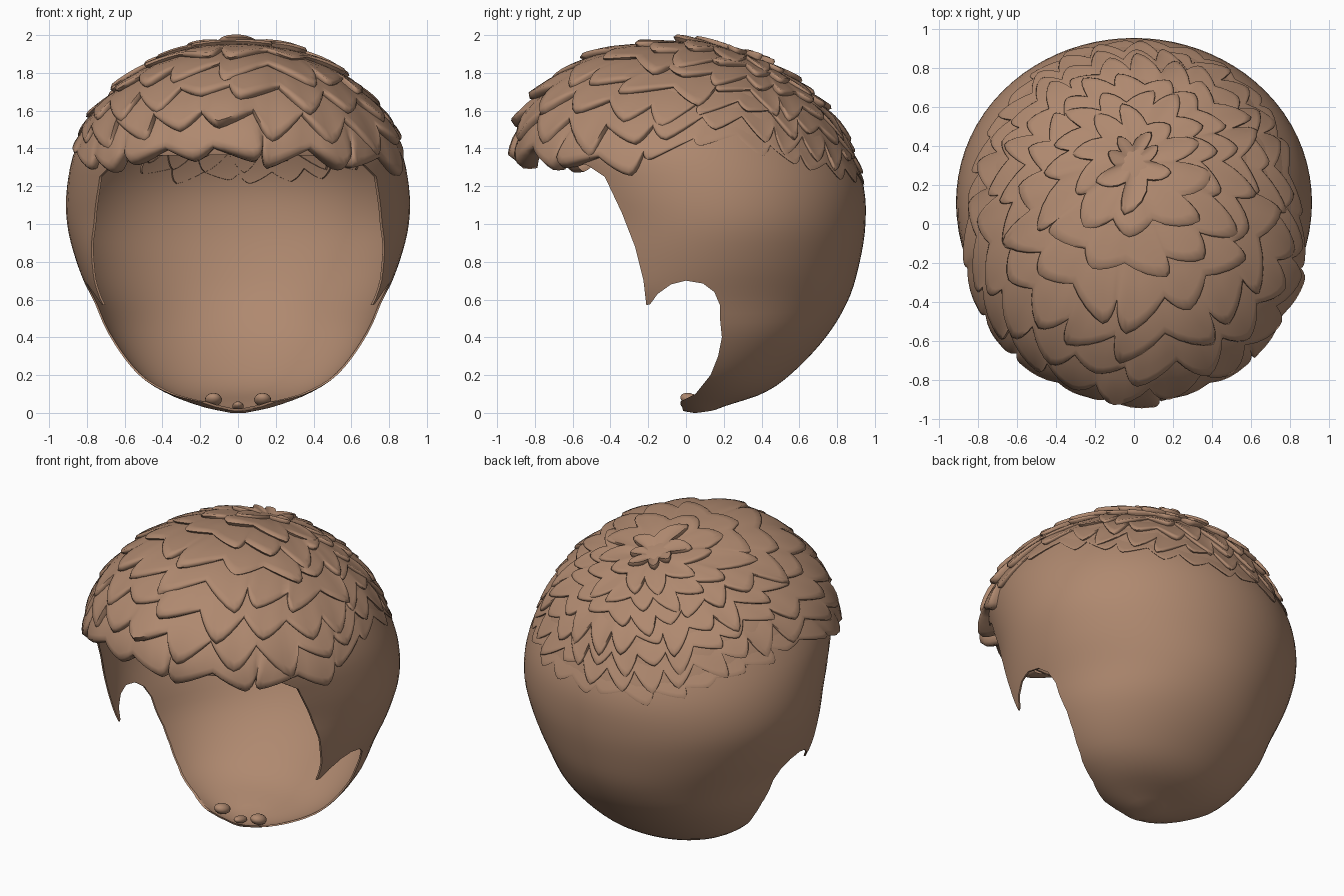
import bpy, bmesh, math, random
from mathutils import Vector

if "Cube" in bpy.data.objects:
    bpy.data.objects.remove(bpy.data.objects["Cube"])

random.seed(4)
hair = bpy.data.materials.new("warm brown hair")
hair.diffuse_color = (0.43, 0.25, 0.16, 1)
hair.use_nodes = True
hair.node_tree.nodes["Principled BSDF"].inputs["Base Color"].default_value = hair.diffuse_color

# Head sections: height, half width, front y, back y
SECTIONS = [(0.0, .04, .00, .12), (.03, .18, -.05, .19), (.1, .37, -.15, .40), (.2, .525, -.30, .55),
            (.4, .68, -.50, .74), (.6, .775, -.74, .86), (.8, .855, -.72, .92), (1.0, .905, -.70, .95),
            (1.2, .905, -.77, .94), (1.4, .86, -.85, .865), (1.6, .75, -.80, .75), (1.8, .53, -.62, .52),
            (1.9, .34, -.43, .33), (1.945, .18, -.24, .16), (1.965, .01, -.01, .01)]
CENTRE = Vector((0, .1, 1.05))


def section(z):
    """Smoothly interpolated half width, front and back at height z."""
    n = len(SECTIONS)
    i = max(j for j in range(n - 1) if SECTIONS[j][0] <= z)
    p0, p1, p2, p3 = (SECTIONS[min(max(i + d, 0), n - 1)] for d in (-1, 0, 1, 2))
    h = p2[0] - p1[0]
    t = (z - p1[0]) / h
    out = []
    for k in (1, 2, 3):
        m1 = (p2[k] - p0[k]) / (p2[0] - p0[0]) * h
        m2 = (p3[k] - p1[k]) / (p3[0] - p1[0]) * h
        out.append((2*t**3 - 3*t*t + 1) * p1[k] + (t**3 - 2*t*t + t) * m1
                   + (3*t*t - 2*t**3) * p2[k] + (t**3 - t*t) * m2)
    return out


def inside(p):
    if not 0 <= p.z < SECTIONS[-1][0]:
        return False
    a, f, b = section(p.z)
    return (p.x / max(a, .001))**2 + ((p.y - (f + b) / 2) / max((b - f) / 2, .001))**2 < 1


def on_head(d):
    """Point where a ray from the head centre meets the head surface."""
    lo, hi = 0, 2
    for _ in range(18):
        m = (lo + hi) / 2
        if inside(CENTRE + d * m):
            lo = m
        else:
            hi = m
    return CENTRE + d * lo


def direction(phi, alpha, tilt):
    """Polar direction about a pole tilted backwards; alpha 0 faces front."""
    x, y, z = math.sin(phi) * math.sin(alpha), -math.sin(phi) * math.cos(alpha), math.cos(phi)
    c, s = math.cos(tilt), math.sin(tilt)
    return Vector((x, y * c + z * s, z * c - y * s))


def finish(name, bm, angle=50):
    bmesh.ops.recalc_face_normals(bm, faces=bm.faces)
    me = bpy.data.meshes.new(name)
    bm.to_mesh(me)
    bm.free()
    ob = bpy.data.objects.new(name, me)
    bpy.context.collection.objects.link(ob)
    me.materials.append(hair)
    bpy.ops.object.select_all(action='DESELECT')
    bpy.context.view_layer.objects.active = ob
    ob.select_set(True)
    bpy.ops.object.shade_smooth_by_angle(angle=math.radians(angle))
    return ob


def skin(bm, rows, closed=True):
    """Quads between successive rows of points."""
    vs = [[bm.verts.new(p) for p in r] for r in rows]
    for r0, r1 in zip(vs, vs[1:]):
        n = len(r0)
        for j in range(n if closed else n - 1):
            bm.faces.new((r0[j], r0[(j + 1) % n], r1[(j + 1) % n], r1[j]))
    return vs


# Smooth hair shell over the whole head
bm = bmesh.new()
N, M = 80, 56
vs = skin(bm, [[on_head(direction(math.pi * i / M, 2 * math.pi * j / N, 0)) for j in range(N)]
               for i in range(1, M)])
for ring in (vs[0], vs[-1]):
    bm.faces.new(ring)
shell = finish("hair_shell", bm)
mod = shell.modifiers.new("thickness", 'SOLIDIFY')
mod.thickness, mod.offset = .01, -1

# Side profile of the face opening, sideburn, ear notch and nape
RIM = [(-1.2, 1.38), (-.7, 1.36), (-.52, 1.31), (-.43, 1.25), (-.34, 1.06), (-.27, .88), (-.225, .7),
       (-.21, .57), (-.19, .575), (-.15, .63), (-.08, .68), (0, .7), (.09, .685), (.15, .64), (.18, .57),
       (.18, .5), (.19, .4), (.17, .3), (.13, .2), (.05, .1), (-.03, .06), (.02, -.1), (-1.2, -.1)]
bm = bmesh.new()
ends = skin(bm, [[(x, y, z) for y, z in RIM] for x in (-1.2, 1.2)])
for e in ends:
    bm.faces.new(e)
cutter = finish("face_cutter", bm)
cutter.hide_render = True
bpy.context.view_layer.objects.active = shell
mod = shell.modifiers.new("opening", 'BOOLEAN')
mod.object, mod.operation, mod.solver = cutter, 'DIFFERENCE', 'EXACT'
for m in list(shell.modifiers):
    bpy.ops.object.modifier_apply(modifier=m.name)
bpy.data.objects.remove(cutter)
bpy.ops.object.select_all(action='DESELECT')
shell.select_set(True)
bpy.ops.object.shade_smooth_by_angle(angle=math.radians(50))

# Overlapping rings of pointed locks spreading from the crown
TILT = math.radians(15)
RINGS = [0, .15, .29, .43, .56, .68, .80, .905, 1.0]
COLS = 8


def front_blend(alpha):
    t = min(max((math.cos(alpha) + .1) / .75, 0), 1)
    return t * t * (3 - 2 * t)


def lock_ring(k):
    lo, hi = RINGS[max(k - 2, 0)], RINGS[k]
    teeth = max(7, round(25 * math.sin(hi * 1.45)))
    jit = [random.uniform(-.5, .5) for _ in range(teeth)]
    skew = [random.uniform(-.4, .4) for _ in range(teeth)]
    lift = [random.uniform(.5, 1.2) for _ in range(teeth)]
    shift = random.random()
    steps = [(t, t**1.2, 0) for t in (0, .25, .5, .7, .85)] + [(.95, .97, 0), (1, .7, 0), (.985, .3, 0),
                                                               (.94, 0, 1)]
    rows = []
    for t, rise, tuck in steps:
        row = []
        for j in range(teeth * COLS):
            i, s = divmod(j, COLS)
            w = abs(2 * s / COLS - 1)
            tip = 1 - w**1.4
            a = 2 * math.pi * (i + s / COLS + shift) / teeth
            fr = front_blend(a)
            brow = max(math.cos(a), 0)**2
            reach = math.radians(63 + 18.5 * fr + 6.5 * brow)
            edge = hi * reach + math.radians(7) * (tip * (1 + jit[i]) - .65) * (.6 if k == 8 else 1)
            phi = max(lo * reach, .02) * (1 - t) + edge * t
            # locks are bold at the front and melt into the shell at the back
            amp = .036 + brow * (.01 + .075 * hi**4) - .025 * (1 - fr) * hi**5
            h = amp * rise * (.5 + .5 * (1 - w * w) * lift[i]) - .012 * (1 - t) - .02 * tuck
            a += skew[i] * tip * t * 2 * math.pi / teeth
            d = direction(phi, a, TILT)
            row.append(on_head(d) + d * h)
        rows.append(row)
    bm = bmesh.new()
    skin(bm, rows)
    finish("lock_ring_%d" % k, bm, 75)


for k in range(1, len(RINGS)):
    lock_ring(k)

# Small curled wisps at the nape
for x, z, r in ((-.13, .07, .045), (0, .035, .03), (.13, .07, .045)):
    bm = bmesh.new()
    bmesh.ops.create_uvsphere(bm, u_segments=16, v_segments=10, radius=1)
    for v in bm.verts:
        v.co = Vector((x + v.co.x * r, .025 + v.co.y * .055, z + v.co.z * r * .75 - v.co.y * .012))
    finish("nape_wisp", bm)
